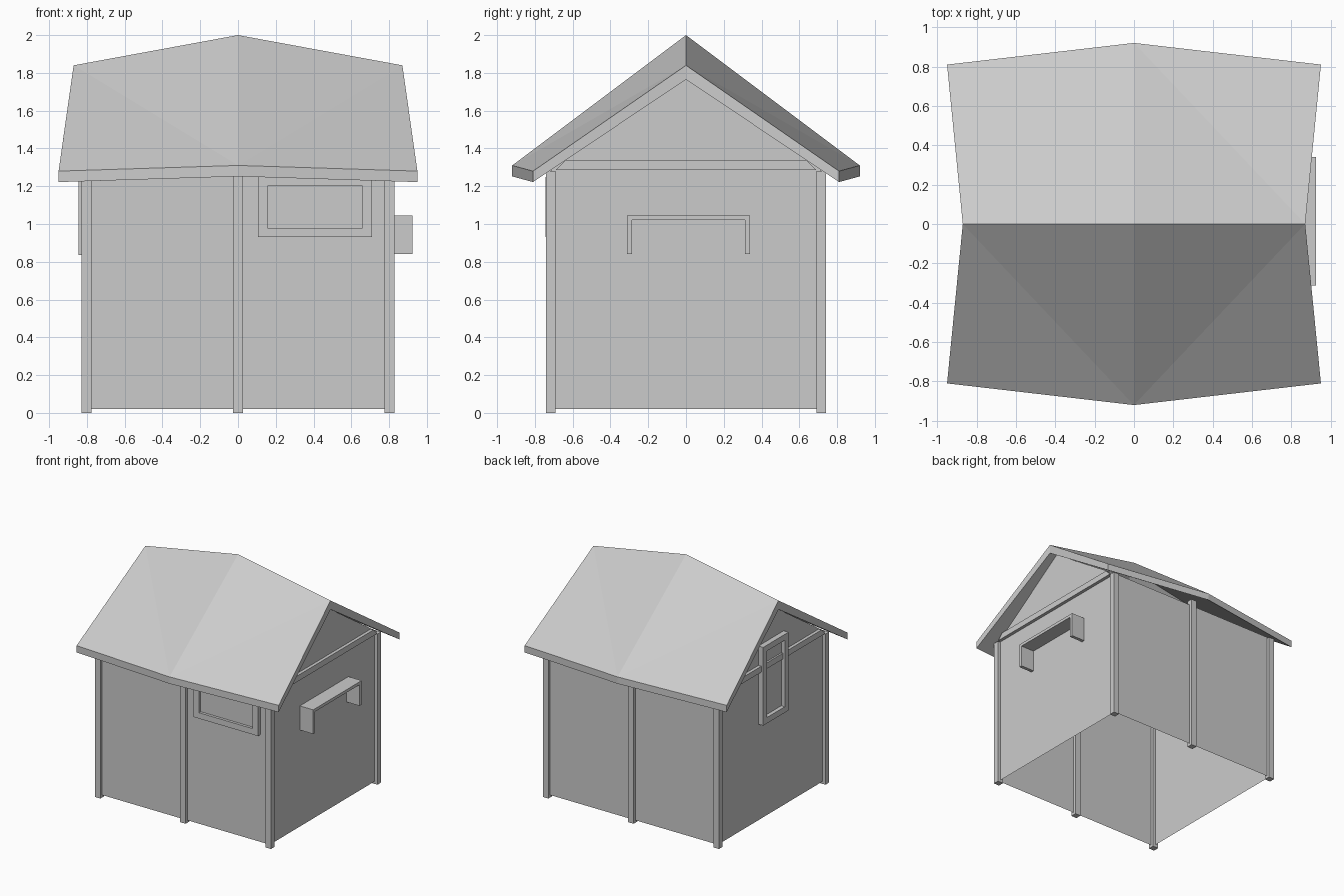
import bpy

if "Cube" in bpy.data.objects:
    bpy.data.objects.remove(bpy.data.objects["Cube"])


def mesh(name, verts, faces):
    me = bpy.data.meshes.new(name)
    me.from_pydata(verts, [], faces)
    me.update()
    ob = bpy.data.objects.new(name, me)
    bpy.context.collection.objects.link(ob)
    return ob


def box(name, x0, x1, y0, y1, z0, z1):
    bpy.ops.mesh.primitive_cube_add(size=1, location=((x0 + x1) / 2, (y0 + y1) / 2, (z0 + z1) / 2))
    ob = bpy.context.object
    ob.name = name
    ob.scale = (x1 - x0, y1 - y0, z1 - z0)
    return ob


def prism(name, profile, x0, x1):
    """Extrude a y-z profile along x."""
    n = len(profile)
    verts = [(x, y, z) for x in (x0, x1) for y, z in profile]
    faces = [tuple(reversed(range(n))), tuple(range(n, 2 * n))]
    faces += [(i, (i + 1) % n, n + (i + 1) % n, n + i) for i in range(n)]
    return mesh(name, verts, faces)


def frame(name, u0, u1, z0, z1, w, make):
    """Four bars around an opening; make() places each in its wall."""
    make(name + "_left", u0, u0 + w, z0, z1)
    make(name + "_right", u1 - w, u1, z0, z1)
    make(name + "_bottom", u0 + w, u1 - w, z0, z0 + w)
    make(name + "_top", u0 + w, u1 - w, z1 - w, z1)


# Side walls with gables (open below) and their tie beams
for side, sx in (("left", -1), ("right", 1)):
    pts = [(-.715, .02), (.715, .02), (.715, 1.29), (0, 1.775), (-.715, 1.29)]
    mesh(side + "_wall", [(sx * .8, y, z) for y, z in pts],
         [(0, 1, 2, 3, 4) if sx > 0 else (4, 3, 2, 1, 0)])
    prism(side + "_tie_beam", [(-.69, 1.285), (.69, 1.285), (.64, 1.335), (-.64, 1.335)],
          sx * .8 - .027, sx * .8 + .027)

# Front and back walls with three posts each
for side, sy in (("front", -1), ("back", 1)):
    y = sy * .715
    mesh(side + "_wall", [(-.8, y, .02), (.8, y, .02), (.8, y, 1.29), (-.8, y, 1.29)],
         [(0, 1, 2, 3) if sy < 0 else (3, 2, 1, 0)])
    for label, x, top in (("left", -.802, 1.28), ("middle", 0, 1.33), ("right", .802, 1.28)):
        box(f"{side}_{label}_post", x - .026, x + .026, y - .025, y + .025, 0, top)

# Roof: bent slab with a raised ridge and bulging eaves
verts = []
for drop_eave, drop_ridge in ((0, 0), (.058, .075)):
    for s in (-1, 0, 1):
        ye, ze = (.81, 1.28) if s else (.92, 1.31)
        zr = 1.84 if s else 2.0
        verts += [(s * .95, -ye, ze - drop_eave), (s * .87, 0, zr - drop_ridge),
                  (s * .95, ye, ze - drop_eave)]
top = [(0, 3, 1), (1, 3, 4), (1, 5, 2), (1, 4, 5),
       (3, 6, 7), (3, 7, 4), (4, 7, 5), (7, 8, 5)]
under = [tuple(i + 9 for i in reversed(f)) for f in top]
rim = [0, 3, 6, 7, 8, 5, 2, 1]
edge = [(b, a, a + 9, b + 9) for a, b in zip(rim, rim[1:] + rim[:1])]
mesh("roof", verts, top + under + edge)

# Front window
frame("front_window_frame", .105, .71, .93, 1.25, .05,
      lambda n, a, b, z0, z1: box(n, a, b, -.745, -.69, z0, z1))
box("front_window_pane", .155, .66, -.722, -.708, .98, 1.2)

# Tall window on the left wall
frame("left_window_frame", -.17, .17, .835, 1.5, .05,
      lambda n, a, b, z0, z1: box(n, -.845, -.78, a, b, z0, z1))
box("left_window_pane", -.812, -.79, -.12, .12, .885, 1.45)

# Shelf with two brackets on the right wall
box("shelf_top", .8, .925, -.312, .34, 1.02, 1.045)
for label, y in (("front", -.312), ("back", .313)):
    box(f"shelf_{label}_bracket", .8, .925, y, y + .027, .84, 1.02)
